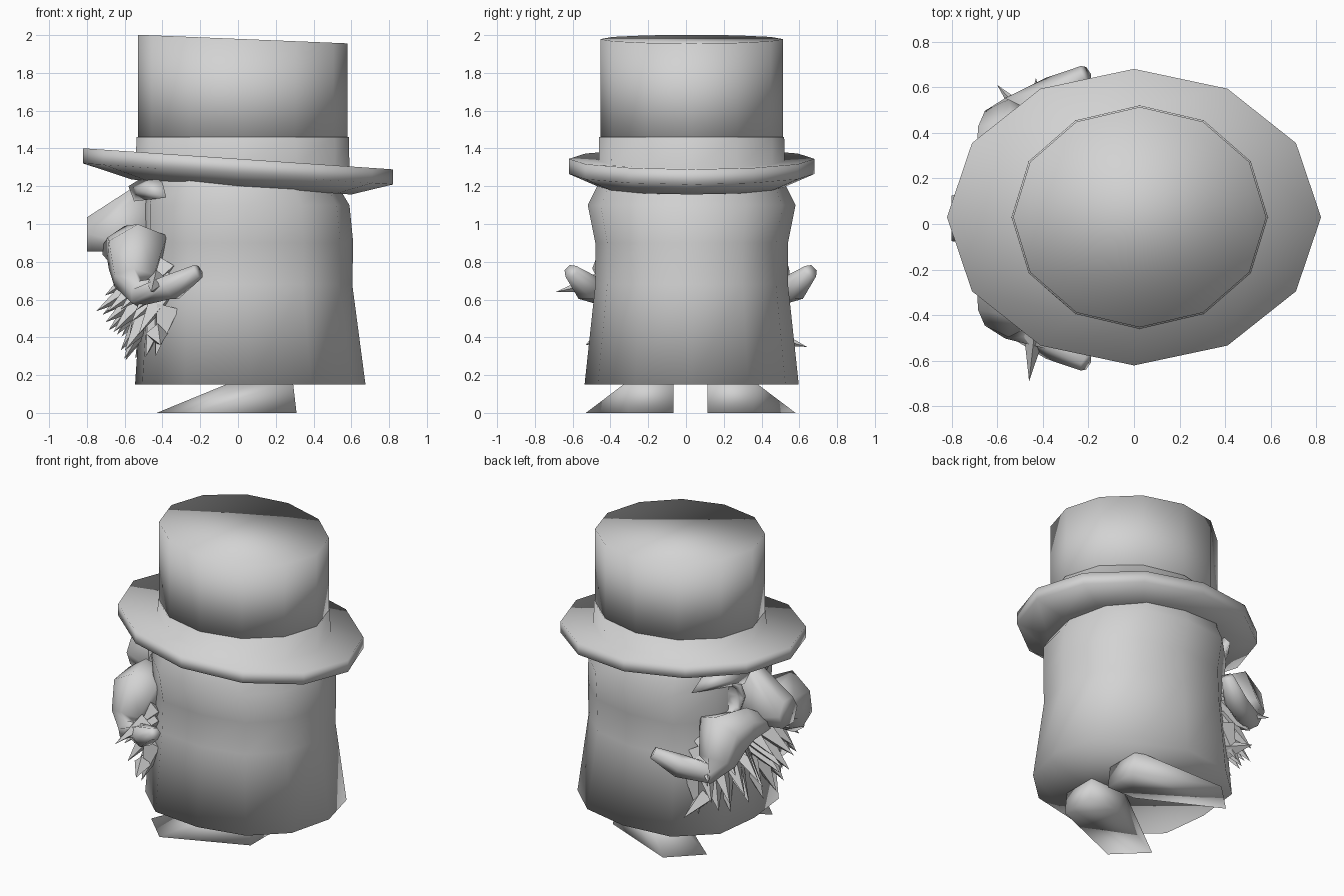
import bpy, bmesh, math, random
from mathutils import Vector

random.seed(4)
cube = bpy.data.objects.get("Cube")
if cube:
    bpy.data.objects.remove(cube)

TONE = (0.65, 0.65, 0.65, 1)
grey = bpy.data.materials.new("plain_grey")
grey.use_nodes = True
grey.diffuse_color = TONE
grey.node_tree.nodes["Principled BSDF"].inputs["Base Color"].default_value = TONE

MID = 0.025  # the symmetry plane lies at this y


def finish(name, bm, smooth=True):
    bmesh.ops.recalc_face_normals(bm, faces=bm.faces)
    for f in bm.faces:
        f.smooth = smooth
    mesh = bpy.data.meshes.new(name)
    bm.to_mesh(mesh)
    bm.free()
    mesh.materials.append(grey)
    ob = bpy.data.objects.new(name, mesh)
    bpy.context.collection.objects.link(ob)


def loft(name, rings):
    """Skin a list of equal-length point rings and cap both ends."""
    bm = bmesh.new()
    vs = [[bm.verts.new(p) for p in ring] for ring in rings]
    n = len(vs[0])
    for a, b in zip(vs, vs[1:]):
        for i in range(n):
            j = (i + 1) % n
            bm.faces.new((a[i], a[j], b[j], b[i]))
    bm.faces.new(vs[0])
    bm.faces.new(vs[-1])
    finish(name, bm)


def oval(cx, rx, ry, z, tilt=0.0, n=12, power=1.0, corner=1.0):
    """Ring of n points; power squares it, corner pushes out its face-side corners."""
    pts = []
    for i in range(n):
        a = math.tau * i / n
        c, s = math.cos(a), math.sin(a)
        k = corner if c < -0.1 and abs(s) > 0.1 else 1
        x = cx + k * rx * math.copysign(abs(c) ** power, c)
        y = MID + 0.005 + k * ry * math.copysign(abs(s) ** power, s)
        pts.append((x, y, z + tilt * x))
    return pts


def hull(name, pts):
    bm = bmesh.new()
    for p in pts:
        bm.verts.new(p)
    bmesh.ops.convex_hull(bm, input=bm.verts)
    finish(name, bm)


def tube(name, path, n=6):
    """Tapered tube through (point, radius) pairs."""
    pts = [Vector(p) for p, r in path]
    rings = []
    for k, (p, r) in enumerate(path):
        t = (pts[min(k + 1, len(pts) - 1)] - pts[max(k - 1, 0)]).normalized()
        side = t.cross(Vector((1, 0, 0))).normalized()
        up = side.cross(t)
        rings.append([pts[k] + r * (math.cos(math.tau * i / n) * side
                                    + math.sin(math.tau * i / n) * up) for i in range(n)])
    loft(name, rings)


def spike(name, base, tip, r):
    base, tip = Vector(base), Vector(tip)
    d = tip - base
    bm = bmesh.new()
    bmesh.ops.create_cone(bm, cap_ends=True, segments=4, radius1=r, radius2=0, depth=d.length)
    q = d.to_track_quat('Z', 'Y')
    for v in bm.verts:
        v.co = q @ v.co + (base + tip) / 2
    finish(name, bm, False)


# body, flared at the hem
body = [(0.15, -0.545, 0.675, 0.567), (0.68, -0.51, 0.605, 0.51), (0.9, -0.50, 0.61, 0.51),
        (1.1, -0.50, 0.59, 0.55), (1.2, -0.48, 0.53, 0.50), (1.3, -0.48, 0.53, 0.48)]
loft("body", [oval((a + b) / 2, (b - a) / 2, h, z, power=0.92, corner=1.07) for z, a, b, h in body])

# hat: tilted brim running into the band, then the crown
T = -0.068
loft("hat_brim_and_band", [
    oval(0.02, 0.58, 0.49, 1.197, T), oval(0, 0.82, 0.65, 1.265, T),
    oval(0, 0.82, 0.65, 1.345, T), oval(0.025, 0.565, 0.492, 1.335, T),
    oval(0.025, 0.562, 0.49, 1.46)])
loft("hat_crown", [oval(0.025, 0.555, 0.483, 1.40), oval(0.025, 0.555, 0.483, 1.98, -0.041)])

# nose with a blunt front
nose = []
for s in (-1, 1):
    nose += [(x, MID + s * d, z) for x, d, z in (
        (-0.80, 0.06, 0.855), (-0.80, 0.10, 0.95), (-0.80, 0.05, 1.035), (-0.56, 0.05, 1.19),
        (-0.46, 0.06, 1.20), (-0.67, 0.10, 0.855), (-0.46, 0.14, 0.86))]
hull("nose", nose)

# monocle: a ring with a recessed lens, on the left eye only
out = Vector((-1, 0.8, 0)).normalized()
side = Vector((-out.y, out.x, 0))
centre = Vector((-0.45, 0.25, 1.04))
rings = []
for r, h in ((0.15, -0.07), (0.15, 0.02), (0.13, 0.05), (0.105, 0.03), (0.10, 0.0), (0.05, 0.005)):
    rings.append([centre + out * h + r * (math.cos(math.tau * i / 10) * side
                  + Vector((0, 0, math.sin(math.tau * i / 10)))) for i in range(10)])
loft("left_monocle", rings)

for s, tag in ((-1, "right"), (1, "left")):
    def P(x, d, z):
        return (x, MID + s * d, z)

    # feet: square heel, long toe turned outwards
    hull(tag + "_foot", [P(*p) for p in (
        (0.31, 0.09, 0), (0.31, 0.33, 0), (0.1, 0.09, 0), (-0.43, 0.36, 0), (-0.23, 0.555, 0),
        (0.29, 0.09, 0.17), (0.29, 0.33, 0.17), (0.02, 0.10, 0.17), (-0.04, 0.24, 0.16),
        (0.06, 0.33, 0.15))])

    # eyebrow, a thin wedge under the brim
    hull(tag + "_eyebrow", [P(*p) for p in (
        (-0.58, 0.10, 1.20), (-0.55, 0.12, 1.12), (-0.50, 0.1, 1.25), (-0.53, 0.26, 1.19),
        (-0.44, 0.28, 1.25), (-0.38, 0.46, 1.14), (-0.40, 0.38, 1.22))])

    # moustache: thick lobe running out to an upturned horn
    tube(tag + "_moustache", [
        (P(-0.68, 0.05, 0.86), 0.05), (P(-0.60, 0.17, 0.87), 0.12), (P(-0.53, 0.33, 0.85), 0.18),
        (P(-0.55, 0.42, 0.70), 0.12), (P(-0.53, 0.47, 0.63), 0.07),
        (P(-0.35, 0.55, 0.665), 0.075), (P(-0.21, 0.635, 0.75), 0.04)])

# beard: rows of thick spikes fanned round the flattened front
for z, drop, reach, count, spread in ((0.55, 0.23, 0.14, 9, 0.74), (0.65, 0.19, 0.22, 8, 0.72),
                                      (0.72, 0.15, 0.25, 7, 0.70), (0.78, 0.10, 0.19, 5, 0.65)):
    for i in range(count):
        a = spread * (2 * i / (count - 1) - 1) + random.uniform(-0.05, 0.05)
        c, s = -math.cos(a) ** 0.6, 1.1 * math.sin(a)
        r = 0.53 + reach * (1 - 0.5 * abs(s)) + random.uniform(-0.03, 0.04)
        spike("beard_spike", (0.05 + 0.52 * c, MID + 0.5 * s, z),
              (0.05 + r * c, MID + r * s, z - drop + random.uniform(-0.06, 0.03)), 0.085)

# stray whiskers by the cheeks
for x, y, z in ((-0.46, -0.69, 0.64), (-0.60, 0.61, 0.62), (-0.43, 0.64, 0.35), (-0.41, -0.53, 0.36)):
    spike("whisker", (-0.43, math.copysign(0.42, y), z + 0.06), (x, y, z), 0.06)
